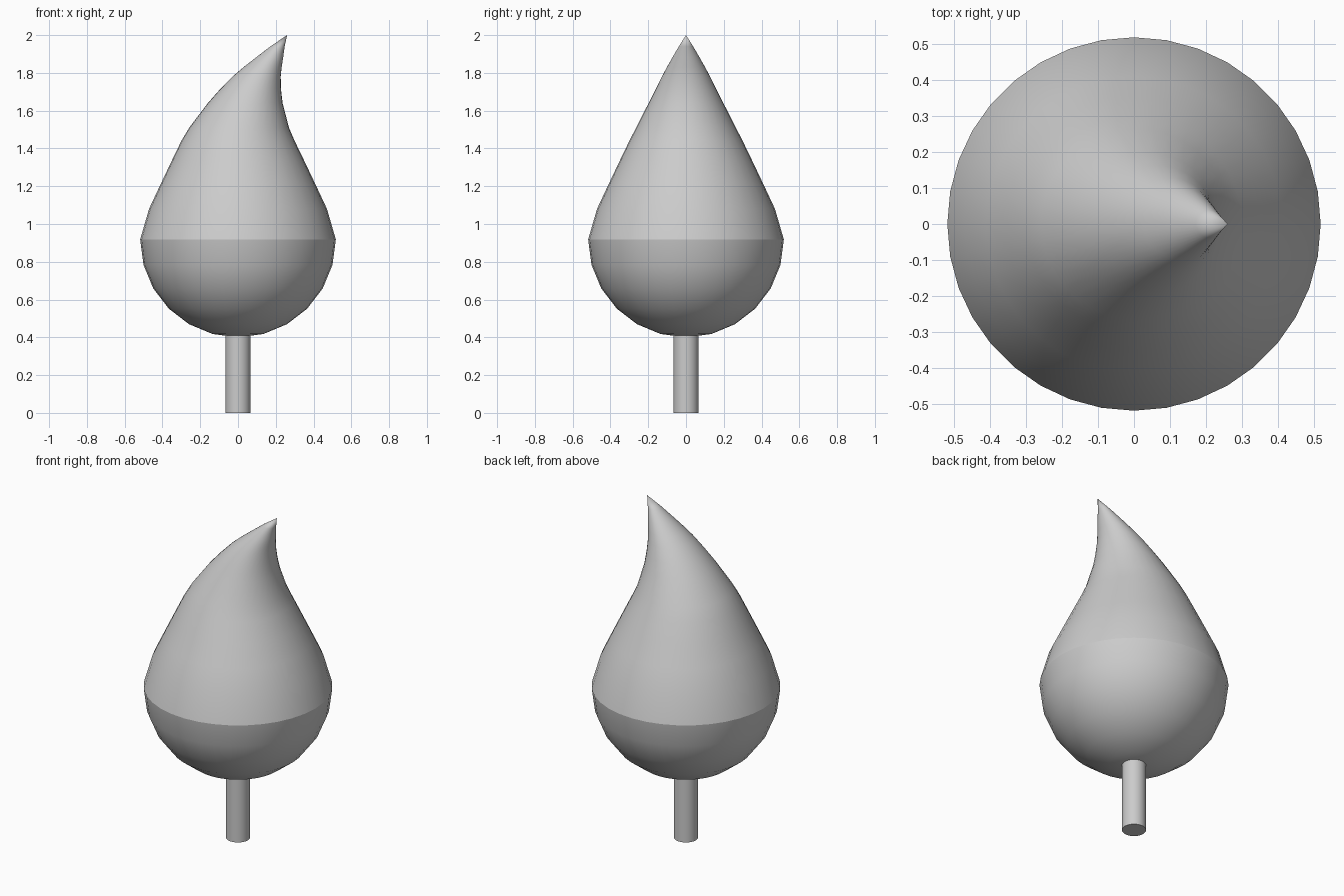
import bpy, bmesh, math

if "Cube" in bpy.data.objects:
    bpy.data.objects.remove(bpy.data.objects["Cube"])

SIDES = 36


def lathe(name, rings, cap_start=False):
    """Join circular rings given as (centre x, z, radius); radius 0 makes a point."""
    bm = bmesh.new()
    loops = []
    for cx, z, r in rings:
        if r == 0:
            loops.append([bm.verts.new((cx, 0, z))])
        else:
            loops.append([bm.verts.new((cx + r * math.cos(math.tau * i / SIDES),
                                        r * math.sin(math.tau * i / SIDES), z))
                          for i in range(SIDES)])
    for a, b in zip(loops, loops[1:]):
        for i in range(SIDES):
            j = (i + 1) % SIDES
            if len(a) == 1:
                bm.faces.new((a[0], b[j], b[i]))
            elif len(b) == 1:
                bm.faces.new((a[i], a[j], b[0]))
            else:
                bm.faces.new((a[i], a[j], b[j], b[i]))
    if cap_start:
        bm.faces.new(loops[0][::-1])
    mesh = bpy.data.meshes.new(name)
    bm.to_mesh(mesh)
    bm.free()
    ob = bpy.data.objects.new(name, mesh)
    bpy.context.collection.objects.link(ob)
    bpy.context.view_layer.objects.active = ob
    for o in bpy.context.selected_objects:
        o.select_set(False)
    ob.select_set(True)
    bpy.ops.object.shade_smooth_by_angle(angle=math.radians(40))
    return ob


R, ZC = 0.518, 0.918

# Thin stem
lathe("stem", [(0, 0, 0.066), (0, 0.42, 0.066)], cap_start=True)

# Hemispherical bowl
bowl = [(0, ZC - R, 0)]
for k in range(1, 7):
    t = math.radians(15 * k)
    bowl.append((0, ZC - R * math.cos(t), R * math.sin(t)))
lathe("bowl", bowl)

# Tapering top with a tip swept to +x
lathe("flame_top", [
    (0, ZC, R), (0, 1.08, 0.471), (0, 1.21, 0.410), (0, 1.33, 0.353),
    (0, 1.44, 0.300), (0.006, 1.51, 0.264), (0.038, 1.64, 0.198),
    (0.065, 1.71, 0.163), (0.098, 1.78, 0.128), (0.130, 1.83, 0.101),
    (0.166, 1.88, 0.073), (0.209, 1.94, 0.038), (0.26, 2.0, 0)])
